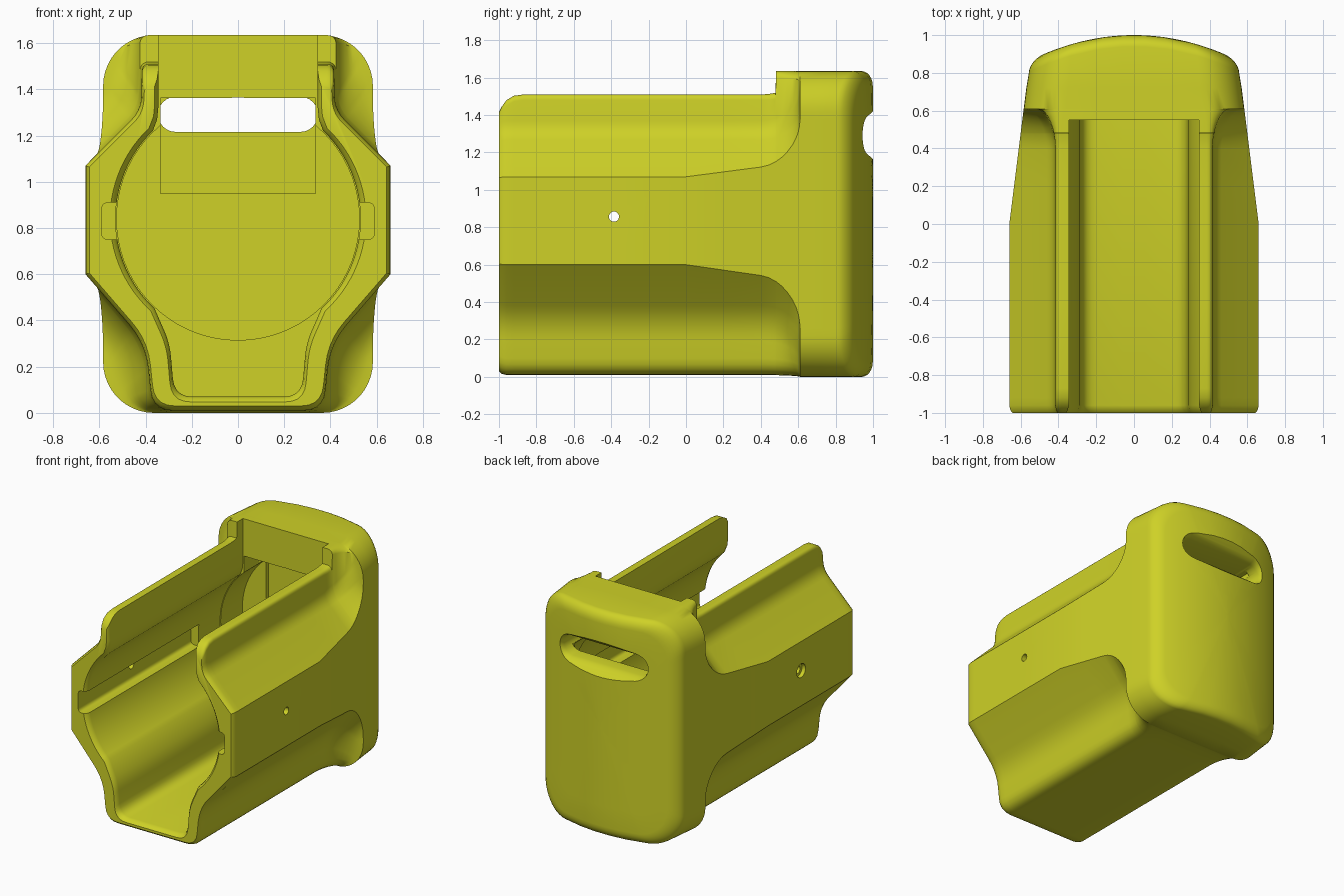
import bpy, bmesh
from math import sin, cos, pi, radians, sqrt

if "Cube" in bpy.data.objects:
    bpy.data.objects.remove(bpy.data.objects["Cube"])

MID = 0.82


def bend(p, q, r, d, n=6):
    """Rounded corner at q, between neighbours p and r."""
    def toward(t):
        l = sqrt((t[0] - q[0]) ** 2 + (t[1] - q[1]) ** 2)
        return [q[i] + (t[i] - q[i]) * d / l for i in (0, 1)]
    a, b = toward(p), toward(r)
    out = []
    for k in range(n):
        t = k / (n - 1)
        out.append(tuple(a[i] * (1 - t) ** 2 + 2 * q[i] * t * (1 - t) + b[i] * t * t for i in (0, 1)))
    return out


def arc(cx, cz, r, a0, a1, n):
    return [(cx + r * cos(radians(a0 + (a1 - a0) * k / (n - 1))),
             cz + r * sin(radians(a0 + (a1 - a0) * k / (n - 1)))) for k in range(n)]


def mirrored(half):
    return half + [(-x, z) for x, z in reversed(half)]


def scaled(ring, kx, kz):
    return [(x * kx, MID + (z - MID) * kz) for x, z in ring]


def loft(name, rings):
    """Skin a list of rings of 3D points and cap the ends."""
    bm = bmesh.new()
    vs = [[bm.verts.new(p) for p in ring] for ring in rings]
    n = len(vs[0])
    for a, b in zip(vs, vs[1:]):
        for i in range(n):
            j = (i + 1) % n
            bm.faces.new((a[i], a[j], b[j], b[i]))
    bm.faces.new(vs[0])
    bm.faces.new(vs[-1])
    bmesh.ops.recalc_face_normals(bm, faces=bm.faces)
    me = bpy.data.meshes.new(name)
    bm.to_mesh(me)
    bm.free()
    ob = bpy.data.objects.new(name, me)
    bpy.context.collection.objects.link(ob)
    return ob


def at_y(ring, y):
    return [(x, y, z) for x, z in ring]


def side(y):
    return 0.66 - 0.125 * max(y, 0)


def body_half(s, top):
    c = [(0, .01), (.37, .01), (.40, .30), (s, .6 - (.66 - s) * 1.15),
         (s, 1.07 + (.66 - s) * 1.04), (.42, 1.31), (.415, top), (0, top)]
    return ([(.06, .01), (.18, .01)] + bend(*c[0:3], .09) + bend(*c[1:4], .11) + c[3:5]
            + bend(*c[4:7], .06) + bend(*c[5:8], .03) + [(.18, top), (.06, top)])


def head_half(s):
    r, top = .22, 1.635
    return ([(.06, 0), (.18, 0)] + arc(s - r, r, r, -90, 0, 12) + [(s, .26), (s, 1.38)]
            + arc(s - r, top - r, r, 0, 90, 12) + [(.18, top), (.06, top)])


# Outer shell: sleeve section flaring into the rounded end block
rings = []
for y, top, k in [(-1, 1.43, .975), (-.985, 1.45, .992), (-.96, 1.48, 1), (-.92, 1.503, 1),
                  (-.87, 1.51, 1), (-.4, 1.51, 1), (0, 1.51, 1), (.2, 1.51, 1), (.4, 1.51, 1)]:
    rings.append(at_y(scaled(mirrored(body_half(side(y), top)), k, k), y))
for y in (.44, .478, .482, .51, .54, .57, .59, .6, .607, .61):
    t = 1 - sqrt(max(0, 1 - ((y - .4) / .21) ** 2))
    b = body_half(side(y), 1.51 if y < .48 else 1.635)
    h = head_half(side(y))
    mix = [(p[0] + (q[0] - p[0]) * t, p[1] + (q[1] - p[1]) * t) for p, q in zip(b, h)]
    rings.append(at_y(mirrored(mix), y))
rings.append(at_y(mirrored(head_half(side(.72))), .72))

# Rounded edge and bowed rear face
rear = mirrored(head_half(side(.83)))
steps = [(.94 + .06 * sin(a), 1 - .08 * (1 - cos(a)) / .56, 1 - .08 * (1 - cos(a)) / MID)
         for a in [i * pi / 12 for i in range(7)]]
steps += [(1, .86 * f, .9 * f) for f in (.8, .6, .4, .2, .03)]
for y, kx, kz in steps:
    rings.append([(x, y - .11 * (x / .5) ** 2, z) for x, z in scaled(rear, kx, kz)])
holder = loft("holder_shell", rings)

cutters = []

# Open-topped inner channel with eased front rim
inner = ([(.06, .07)] + bend((0, .07), (.275, .07), (.295, .3), .08)
         + bend((.275, .07), (.295, .3), (.36, .45), .06)
         + arc(0, .84, .53, -47, 46, 26) + [(.35, 1.27), (.345, 1.32), (.345, 1.9), (.06, 1.9)])
inner = mirrored(inner)
cutters.append(loft("channel_cutter", [at_y(scaled(inner, k, kz), y) for y, k, kz in
               [(-1.05, 1.08, 1.05), (-1.0, 1.045, 1.03), (-.985, 1.015, 1.01), (-.96, 1, 1), (.55, 1, 1)]]))

# Round pocket and upper pocket inside the end block
circle = arc(0, .84, .525, 0, 360, 73)[:-1]
cutters.append(loft("pocket_cutter", [at_y(circle, y) for y in (.45, .8)]))
box = [(-.335, .95), (.335, .95), (.335, 1.363), (-.335, 1.363)]
cutters.append(loft("upper_pocket_cutter", [at_y(box, y) for y in (.46, .83)]))


# Rear slot with a flared mouth
def slot(o):
    r = .076 + o
    return arc(.27, 1.292, r, -90, 90, 13) + arc(-.27, 1.292, r, 90, 270, 13)


cutters.append(loft("slot_cutter", [at_y(slot(o), y) for y, o in
               [(.72, 0), (.91, 0), (.935, .006), (.96, .018), (.98, .034), (1.03, .08)]]))

# Side grooves, pin holes
for s in (-1, 1):
    c = [(.45, .75), (.59, .75), (.59, .91), (.45, .91)]
    g = [c[0]] + bend(c[0], c[1], c[2], .03) + bend(c[1], c[2], c[3], .03) + [c[3]]
    cutters.append(loft("groove_cutter", [at_y([(s * x, z) for x, z in g], y) for y in (-1.1, .3)]))
hole = arc(-.385, .857, .027, 0, 360, 25)[:-1]
cutters.append(loft("pin_hole_cutter", [[(x, y, z) for y, z in hole] for x in (-.8, .8)]))
recess = arc(-.385, .857, .05, 0, 360, 25)[:-1]
cutters.append(loft("pin_recess_cutter", [[(x, y, z) for y, z in recess] for x in (-.8, -.632)]))

# Carve, then remove the cutters
bpy.context.view_layer.objects.active = holder
holder.select_set(True)
for c in cutters:
    c.hide_render = True
    m = holder.modifiers.new("carve", 'BOOLEAN')
    m.operation = 'DIFFERENCE'
    m.solver = 'EXACT'
    m.object = c
    bpy.ops.object.modifier_apply(modifier=m.name)
    bpy.data.objects.remove(c)

mat = bpy.data.materials.new("yellow_plastic")
mat.diffuse_color = (.62, .64, .02, 1)
mat.use_nodes = True
mat.node_tree.nodes["Principled BSDF"].inputs["Base Color"].default_value = mat.diffuse_color
holder.data.materials.clear()
holder.data.materials.append(mat)
bpy.ops.object.shade_smooth_by_angle(angle=radians(32))
